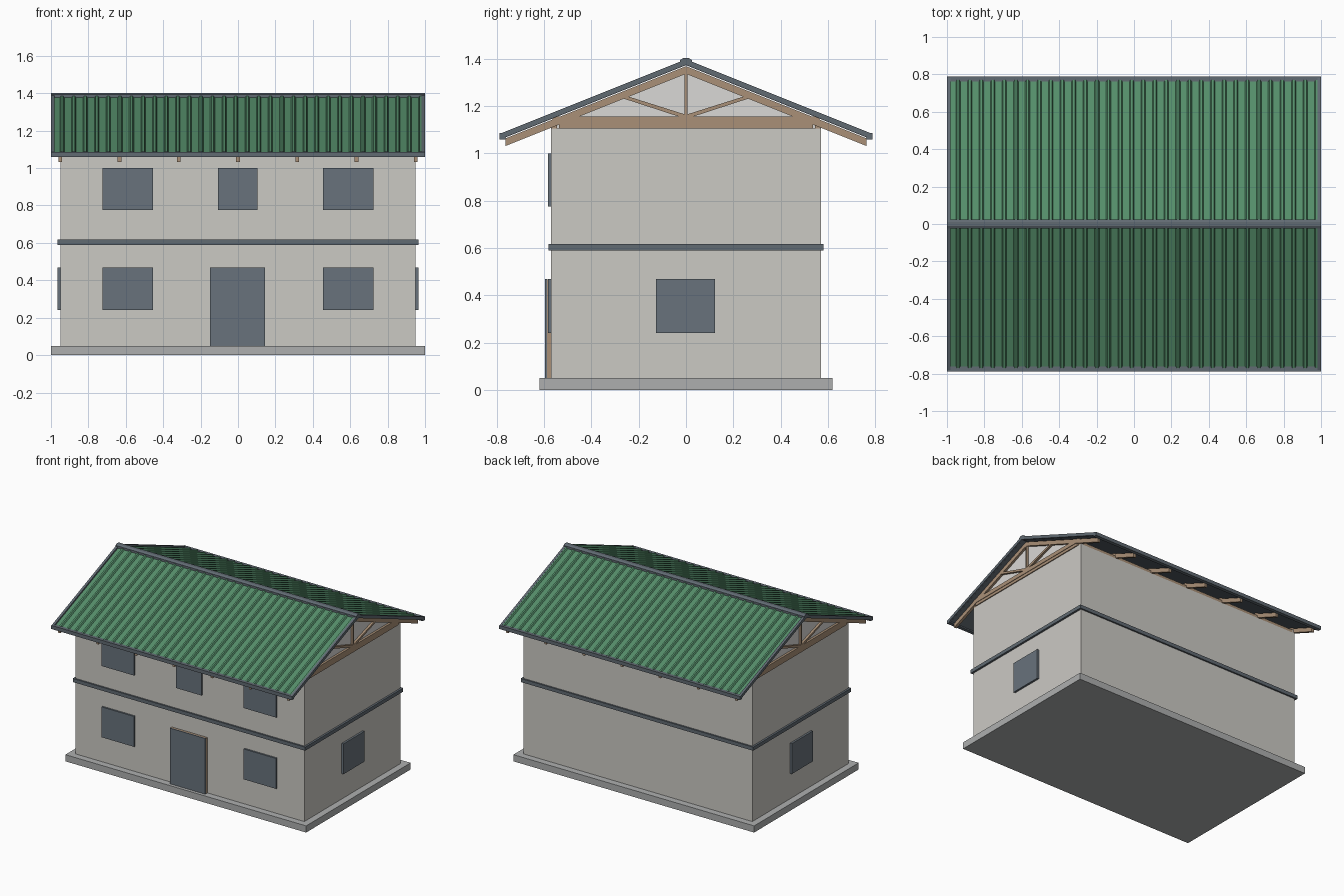
import bpy
import bmesh

cube = bpy.data.objects.get("Cube")
if cube:
    bpy.data.objects.remove(cube, do_unlink=True)


def material(name, rgb):
    m = bpy.data.materials.new(name)
    m.use_nodes = True
    m.diffuse_color = (*rgb, 1)
    m.node_tree.nodes["Principled BSDF"].inputs["Base Color"].default_value = (*rgb, 1)
    return m


PLASTER = material("plaster", (0.60, 0.585, 0.55))
GABLE = material("pale gable board", (0.70, 0.69, 0.67))
CONCRETE = material("concrete", (0.42, 0.43, 0.43))
SLATE = material("slate trim", (0.12, 0.145, 0.17))
PANE = material("blue grey pane", (0.14, 0.17, 0.20))
WOOD = material("timber", (0.40, 0.28, 0.185))
GREEN = material("green metal", (0.09, 0.27, 0.145))


def prism(name, outline, x0, x1, mat):
    """Extrude a y-z outline along x."""
    bm = bmesh.new()
    face = bm.faces.new([bm.verts.new((x0, y, z)) for y, z in outline])
    out = bmesh.ops.extrude_face_region(bm, geom=[face])
    verts = [v for v in out["geom"] if isinstance(v, bmesh.types.BMVert)]
    bmesh.ops.translate(bm, verts=verts, vec=(x1 - x0, 0, 0))
    bmesh.ops.recalc_face_normals(bm, faces=bm.faces)
    return finish(name, bm, mat)


def finish(name, bm, mat):
    mesh = bpy.data.meshes.new(name)
    bm.to_mesh(mesh)
    bm.free()
    mesh.materials.append(mat)
    obj = bpy.data.objects.new(name, mesh)
    bpy.context.collection.objects.link(obj)
    return obj


def box(name, x0, x1, y0, y1, z0, z1, mat):
    return prism(name, [(y0, z0), (y1, z0), (y1, z1), (y0, z1)], x0, x1, mat)


def mirror(obj, x=False, y=False):
    mod = obj.modifiers.new("mirror", "MIRROR")
    mod.use_axis = (x, y, False)
    return obj


SLOPE = 0.4


def sloped(name, top, depth, y0, y1, x0, x1, mat):
    """Strip that follows the roof pitch, with its top at the given ridge height."""
    a, b = top - SLOPE * y0, top - SLOPE * y1
    return prism(name, [(y0, a), (y1, b), (y1, b - depth), (y0, a - depth)], x0, x1, mat)


# Base, walls and floor band
box("foundation", -1, 1, -0.62, 0.62, 0, 0.05, CONCRETE)
box("walls", -0.95, 0.95, -0.57, 0.57, 0.05, 1.105, PLASTER)
box("floor_band", -0.965, 0.965, -0.582, 0.582, 0.59, 0.617, SLATE)

# Windows and door
for storey, z0, z1 in (("lower", 0.24, 0.468), ("upper", 0.775, 1.0)):
    mirror(box(storey + "_front_windows", 0.455, 0.725, -0.583, -0.565, z0, z1, PANE), x=True)
box("upper_middle_window", -0.106, 0.104, -0.583, -0.565, 0.775, 1.0, PANE)
mirror(box("side_windows", 0.945, 0.965, -0.127, 0.123, 0.24, 0.468, PANE), x=True)
box("door_frame", -0.149, 0.145, -0.588, -0.565, 0.05, 0.466, WOOD)
box("door_panel", -0.149, 0.145, -0.596, -0.588, 0.05, 0.468, PANE)

# Gable boards and timber plates on top of the walls
gable = prism("gable_boards", [(-0.57, 1.1), (0.57, 1.1), (0.57, 1.13), (0, 1.355), (-0.57, 1.13)],
              0.933, 0.943, GABLE)
mirror(gable, x=True)
mirror(box("end_plates", 0.94, 0.957, -0.537, 0.537, 1.105, 1.125, WOOD), x=True)
mirror(box("long_wall_plates", -0.95, 0.95, 0.545, 0.568, 1.1, 1.126, WOOD), y=True)

# Seven roof trusses, one set of members repeated along the house
X0, X1, STEP = -0.96, -0.94, 1.9 / 6
members = [
    mirror(sloped("rafters", 1.368, 0.032, 0, 0.762, X0, X1, WOOD), y=True),
    box("tie_beams", X0, X1, -0.565, 0.565, 1.126, 1.155, WOOD),
    box("king_posts", X0, X1, -0.007, 0.007, 1.155, 1.345, WOOD),
    mirror(prism("diagonal_struts", [(0.007, 1.155), (0.03, 1.155), (0.285, 1.238),
                                     (0.27, 1.248), (0.007, 1.165)], X0, X1, WOOD), y=True),
]
for part in members:
    rep = part.modifiers.new("repeat", "ARRAY")
    rep.count = 7
    rep.use_relative_offset = False
    rep.use_constant_offset = True
    rep.constant_offset_displace = (STEP, 0, 0)

# Roof deck under the metal sheets
mirror(sloped("roof_deck", 1.383, 0.011, 0, 0.775, -0.99, 0.99, SLATE), y=True)

# Ribbed metal sheets: trapezoid ribs repeated across the roof
RIBS = 32
PITCH = 1.98 / RIBS
bm = bmesh.new()
rows = []
for i in range(RIBS):
    left = -0.99 + i * PITCH
    for part, lift in ((0, 0), (0.6, 0), (0.7, 0.011), (0.9, 0.011)):
        x, top = left + part * PITCH, 1.385 + lift
        rows.append([bm.verts.new((x, y, top - SLOPE * y)) for y in (0, 0.77)])
rows.append([bm.verts.new((0.99, y, 1.385 - SLOPE * y)) for y in (0, 0.77)])
for a, b in zip(rows, rows[1:]):
    bm.faces.new((a[0], a[1], b[1], b[0]))
bmesh.ops.recalc_face_normals(bm, faces=bm.faces)
if sum(f.normal.z for f in bm.faces) < 0:
    bmesh.ops.reverse_faces(bm, faces=bm.faces)
mirror(finish("ribbed_roof_sheets", bm, GREEN), y=True)

# Verge trims, eaves boards and ridge cap
mirror(sloped("verge_trims", 1.397, 0.024, 0, 0.78, 0.982, 1, SLATE), x=True, y=True)
mirror(box("eaves_boards", -1, 1, 0.762, 0.788, 1.058, 1.085, SLATE), y=True)
prism("ridge_cap", [(-0.025, 1.378), (0.025, 1.378), (0.025, 1.394), (0.012, 1.402),
                    (-0.012, 1.402), (-0.025, 1.394)], -1, 1, SLATE)
